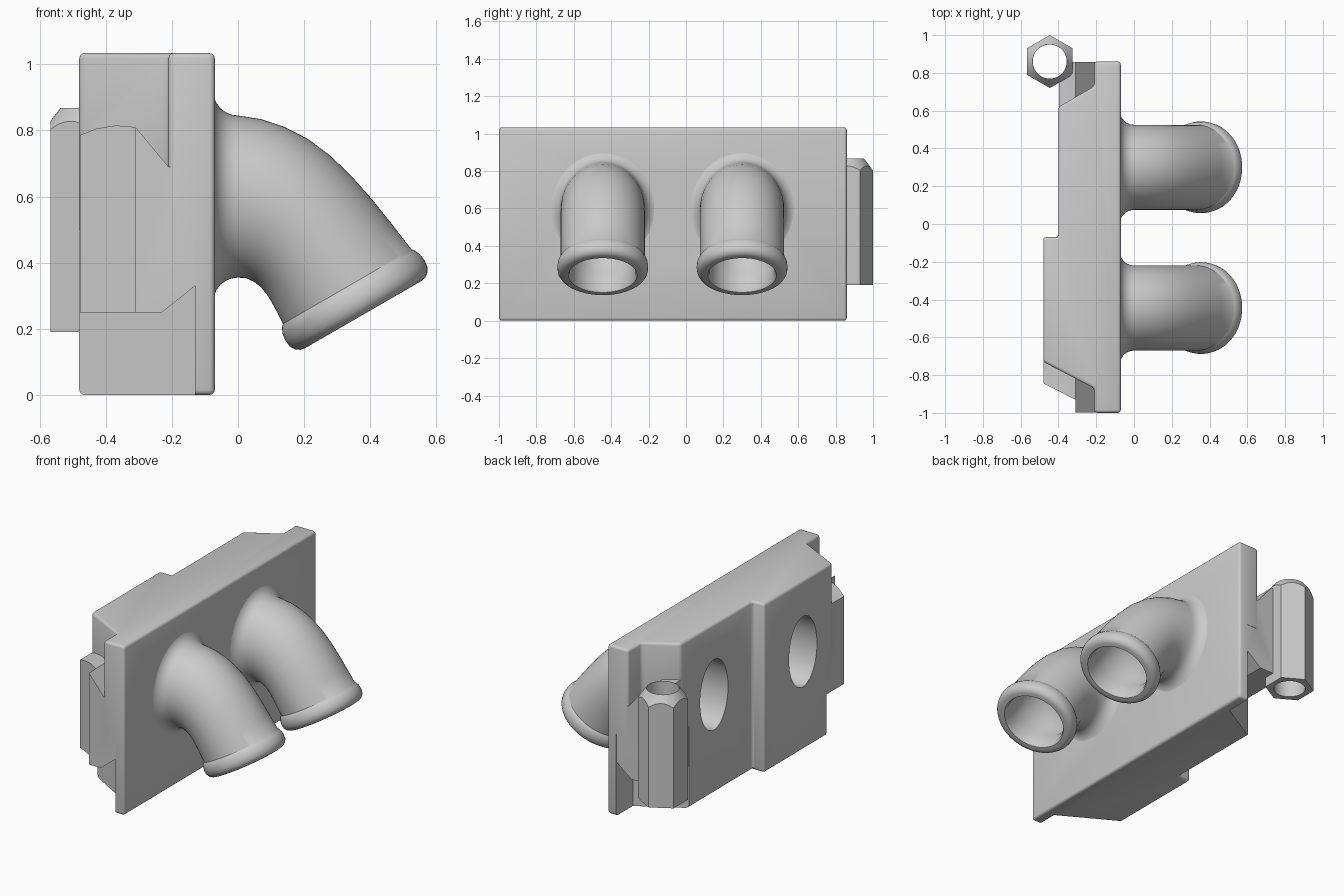
import bpy, bmesh, math
from mathutils import Vector

cube = bpy.data.objects.get("Cube")
if cube:
    bpy.data.objects.remove(cube, do_unlink=True)

grey = bpy.data.materials.new("plain_grey")
grey.use_nodes = True
grey.diffuse_color = (0.6, 0.6, 0.6, 1)
grey.node_tree.nodes["Principled BSDF"].inputs["Base Color"].default_value = (0.6, 0.6, 0.6, 1)


def finish(bm, name):
    bmesh.ops.recalc_face_normals(bm, faces=bm.faces)
    mesh = bpy.data.meshes.new(name)
    bm.to_mesh(mesh)
    bm.free()
    mesh.materials.append(grey)
    ob = bpy.data.objects.new(name, mesh)
    bpy.context.collection.objects.link(ob)
    return ob


def prism(name, outline, low, high, axis="z", bevel=0):
    """Extrude an outline along z (points x, y) or y (points x, z)."""
    bm = bmesh.new()
    place = (lambda a, b: (a, b, low)) if axis == "z" else (lambda a, b: (a, low, b))
    face = bm.faces.new([bm.verts.new(place(*p)) for p in outline])
    new = bmesh.ops.extrude_face_region(bm, geom=[face])["geom"]
    step = Vector((0, 0, high - low)) if axis == "z" else Vector((0, high - low, 0))
    bmesh.ops.translate(bm, vec=step, verts=[v for v in new if isinstance(v, bmesh.types.BMVert)])
    if bevel:
        bmesh.ops.recalc_face_normals(bm, faces=bm.faces)
        bmesh.ops.bevel(bm, geom=bm.edges[:], offset=bevel, segments=3, profile=0.5, affect="EDGES")
    return finish(bm, name)


def loft(name, sections, sides=64):
    """Closed skin through ellipses given as (centre, half axis, half axis)."""
    bm = bmesh.new()
    rings = []
    for c, u, v in sections:
        angles = [2 * math.pi * i / sides for i in range(sides)]
        rings.append([bm.verts.new(c + u * math.cos(a) + v * math.sin(a)) for a in angles])
    for r, s in zip(rings, rings[1:]):
        for i in range(sides):
            j = (i + 1) % sides
            bm.faces.new((r[i], r[j], s[j], s[i]))
    bm.faces.new(rings[0])
    bm.faces.new(rings[-1])
    return finish(bm, name)


def combine(ob, other, operation, keep=False):
    mod = ob.modifiers.new("cut", "BOOLEAN")
    mod.operation, mod.object, mod.solver = operation, other, "EXACT"
    bpy.context.view_layer.objects.active = ob
    bpy.ops.object.modifier_apply(modifier=mod.name)
    if not keep:
        bpy.data.objects.remove(other, do_unlink=True)


def smooth(ob):
    bpy.ops.object.select_all(action="DESELECT")
    ob.select_set(True)
    bpy.context.view_layer.objects.active = ob
    bpy.ops.object.shade_smooth_by_angle(angle=math.radians(32))


# Stepped mounting block with thinner lower ends
block = prism("mounting_block", [
    (-0.07, -1), (-0.07, 0.86), (-0.21, 0.86), (-0.21, 0.73), (-0.4, 0.62),
    (-0.4, -0.07), (-0.48, -0.07), (-0.48, -0.73), (-0.21, -0.87), (-0.21, -1)],
    0, 1.034, bevel=0.016)
for outline in ([(-0.13, -1.1), (-0.13, -0.87), (-0.65, -0.573), (-0.65, -1.1)],
                [(-0.13, 0.95), (-0.13, 0.7), (-0.65, 0.4), (-0.65, 0.95)]):
    combine(block, prism("notch", outline, -0.1, 0.5), "DIFFERENCE")

# Hook at the front end and web at the rear end share a sloped side shape
slope = [(-0.09, 0.33), (-0.13, 0.33), (-0.23, 0.25), (-0.48, 0.25), (-0.48, 0.785),
         (-0.43, 0.805), (-0.37, 0.815), (-0.31, 0.81), (-0.21, 0.69), (-0.09, 0.69)]
hook = prism("hook", [(-0.09, -0.998), (-0.31, -0.998), (-0.31, -0.93),
                      (-0.478, -0.845), (-0.478, -0.6), (-0.09, -0.6)], 0, 1)
web = prism("web", [(-0.09, 0.858), (-0.35, 0.858), (-0.398, 0.74),
                    (-0.398, 0.5), (-0.09, 0.5)], 0, 1)
for part in (hook, web):
    combine(part, prism("slope", slope, -1.2, 1.2, axis="y"), "INTERSECT")
    combine(block, part, "UNION")

# Six-sided hinge barrel with a conical top and a round hole
bx, by = -0.446, 0.86


def round_section(z, r):
    return Vector((bx, by, z)), Vector((r, 0, 0)), Vector((0, r, 0))


corners = [math.radians(30 + 60 * i) for i in range(6)]
barrel = prism("hinge_barrel", [(bx + 0.14 * math.cos(a), by + 0.14 * math.sin(a))
                                for a in corners], 0.19, 0.88)
combine(barrel, loft("cone", [round_section(0.1, 0.3), round_section(0.59, 0.3),
                              round_section(0.868, 0.091)]), "INTERSECT")
combine(barrel, loft("hole", [round_section(0, 0.09), round_section(1, 0.09)]), "DIFFERENCE")

# Elbow pipes: top and bottom side-view contours from the wall to the neck
contour = [((0, 0.845), (0, 0.355)), ((0.07, 0.834), (0.025, 0.353)),
           ((0.14, 0.811), (0.049, 0.342)), ((0.21, 0.775), (0.07, 0.325)),
           ((0.28, 0.723), (0.088, 0.303)), ((0.345, 0.66), (0.103, 0.278)),
           ((0.405, 0.592), (0.115, 0.256)), ((0.465, 0.517), (0.126, 0.235)),
           ((0.525, 0.44), (0.136, 0.215))]
axis = Vector((0.5, 0, -0.866))
across = Vector((0.866, 0, 0.5))
neck = Vector((0.33, 0, 0.327))
side = Vector((0, 1, 0))


def elbow(name, y):
    shift = Vector((0, y, 0))
    outer, bore = [], []
    # Rounded flare at the wall
    outer.append((Vector((-0.09, y, 0.6)), Vector((0, 0, 0.32)), side * 0.3))
    for k in range(7):
        a = k * math.pi / 12
        flare = 0.075 * (1 - math.sin(a))
        outer.append((Vector((-0.075 * math.cos(a), y, 0.6)),
                      Vector((0, 0, 0.245 + flare)), side * (0.225 + flare)))
    # Oval bore through the block
    for x in (-0.7, -0.07):
        bore.append((Vector((x, y, 0.6)), Vector((0, 0, 0.215)), side * 0.135))
    for i, (top, low) in enumerate(contour):
        t, b = Vector((top[0], y, top[1])), Vector((low[0], y, low[1]))
        u = (t - b) / 2
        f = i / (len(contour) - 1)
        if i:
            outer.append(((t + b) / 2, u, side * 0.225))
        bore.append(((t + b) / 2, u.normalized() * (0.21 - 0.035 * f),
                     side * (0.14 + 0.035 * f)))
    # Rounded lip
    for s, r in ((0.008, 0.232), (0.025, 0.24), (0.05, 0.243), (0.07, 0.24),
                 (0.085, 0.231), (0.094, 0.218), (0.097, 0.205)):
        outer.append((neck + shift + axis * s, across * r, side * r))
    for s, r in ((0.08, 0.175), (0.11, 0.19), (0.15, 0.19)):
        bore.append((neck + shift + axis * s, across * r, side * r))
    pipe = loft(name, outer)
    cutter = loft("bore", bore)
    combine(pipe, cutter, "DIFFERENCE", keep=True)
    combine(block, cutter, "DIFFERENCE")
    smooth(pipe)


elbow("rear_elbow_pipe", 0.3)
elbow("front_elbow_pipe", -0.445)
smooth(block)
smooth(barrel)
